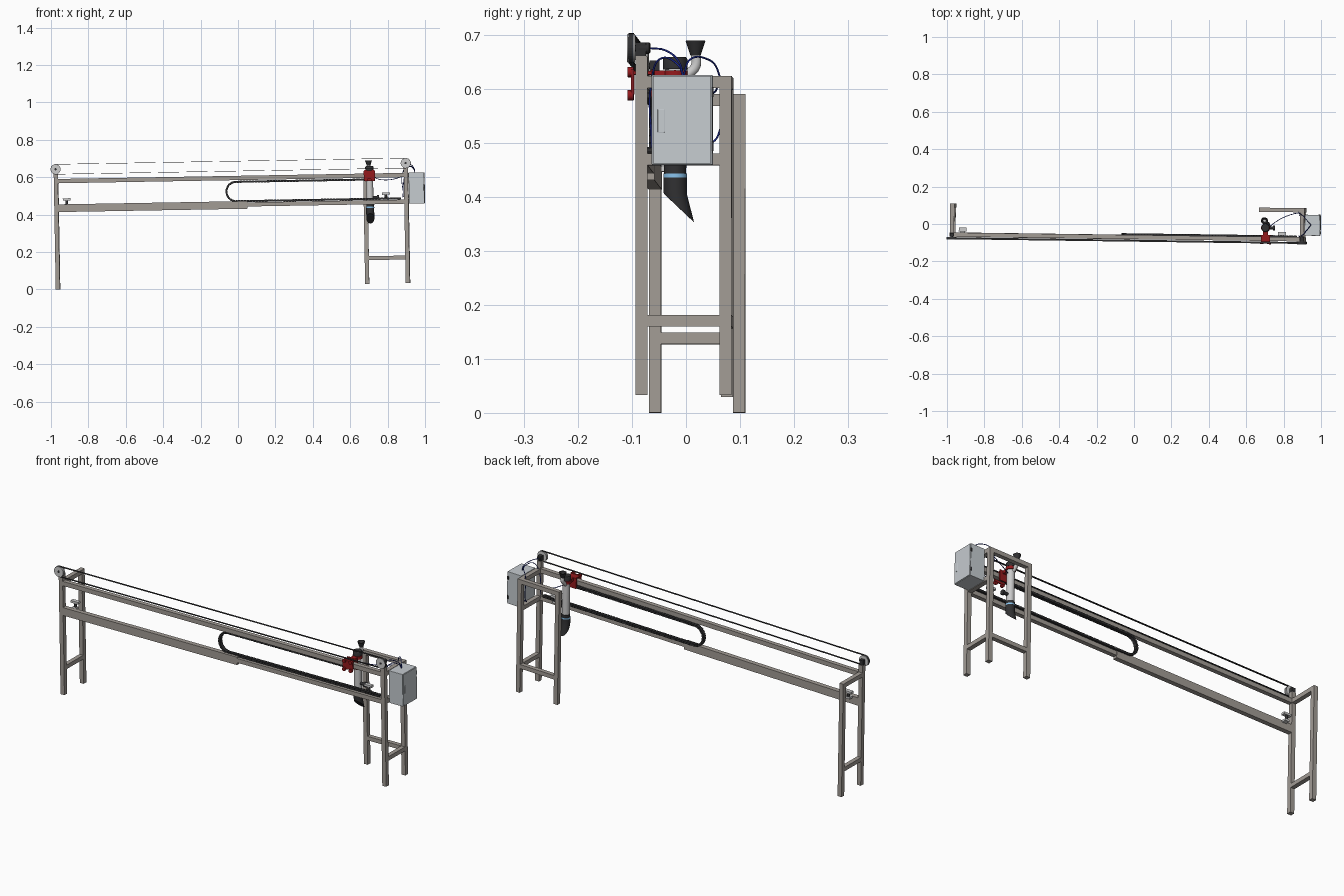
import bpy, bmesh, math
from mathutils import Matrix, Vector

if "Cube" in bpy.data.objects:
    bpy.data.objects.remove(bpy.data.objects["Cube"])

# The whole machine stands slightly sloped and turned
M = (Matrix.Translation((0, 0, 0.0171)) @ Matrix.Rotation(-0.0135, 4, 'Z')
     @ Matrix.Rotation(-0.0176, 4, 'Y'))


def mat(name, r, g, b):
    m = bpy.data.materials.new(name)
    m.diffuse_color = (r, g, b, 1)
    m.use_nodes = True
    m.node_tree.nodes["Principled BSDF"].inputs["Base Color"].default_value = m.diffuse_color
    return m


FRAME = mat("frame_paint", 0.36, 0.33, 0.30)
DARK = mat("dark_plastic", 0.03, 0.03, 0.032)
RED = mat("red_paint", 0.30, 0.01, 0.012)
CASE = mat("cabinet_paint", 0.56, 0.60, 0.63)
PIPE = mat("pale_plastic", 0.65, 0.65, 0.65)
BLUE = mat("blue_cable", 0.01, 0.02, 0.25)
RING = mat("light_blue", 0.25, 0.55, 0.85)


def finish(name, bm, m, smooth=False):
    bmesh.ops.recalc_face_normals(bm, faces=bm.faces)
    me = bpy.data.meshes.new(name)
    bm.to_mesh(me)
    bm.free()
    ob = bpy.data.objects.new(name, me)
    bpy.context.collection.objects.link(ob)
    ob.matrix_world = M
    me.materials.append(m)
    if smooth:
        bpy.context.view_layer.objects.active = ob
        ob.select_set(True)
        bpy.ops.object.shade_smooth_by_angle(angle=math.radians(35))
        ob.select_set(False)
    return ob


def add_box(bm, x0, x1, y0, y1, z0, z1, pre=Matrix()):
    t = Matrix.Translation(((x0 + x1) / 2, (y0 + y1) / 2, (z0 + z1) / 2))
    bmesh.ops.create_cube(bm, size=1, matrix=pre @ t @ Matrix.Diagonal((x1 - x0, y1 - y0, z1 - z0, 1)))


def box(name, x, y, z, m=FRAME, bevel=0):
    bm = bmesh.new()
    add_box(bm, *x, *y, *z)
    if bevel:
        bmesh.ops.bevel(bm, geom=bm.edges[:], offset=bevel, segments=2, affect='EDGES', profile=0.5)
    return finish(name, bm, m)


def lathe(name, profile, at, m, axis='Z', n=32):
    """Capped solid from (radius, height) pairs, turned about an axis through a point."""
    turn = {'Z': Matrix(), 'Y': Matrix.Rotation(-math.pi / 2, 4, 'X'),
            'X': Matrix.Rotation(math.pi / 2, 4, 'Y')}[axis]
    pre = Matrix.Translation(at) @ turn
    bm = bmesh.new()
    rings = [[bm.verts.new(pre @ Vector((r * math.cos(2 * math.pi * i / n), r * math.sin(2 * math.pi * i / n), h)))
              for i in range(n)] for r, h in profile]
    loft(bm, rings)
    return finish(name, bm, m, True)


def loft(bm, rings):
    n = len(rings[0])
    for a, b in zip(rings, rings[1:]):
        for i in range(n):
            bm.faces.new((a[i], a[(i + 1) % n], b[(i + 1) % n], b[i]))
    bm.faces.new(rings[0])
    bm.faces.new(rings[-1])


def cable(name, pts, r, m):
    cu = bpy.data.curves.new(name, 'CURVE')
    cu.dimensions = '3D'
    cu.bevel_depth, cu.bevel_resolution, cu.resolution_u = r, 3, 8
    cu.use_fill_caps = True
    sp = cu.splines.new('BEZIER')
    sp.bezier_points.add(len(pts) - 1)
    for p, co in zip(sp.bezier_points, pts):
        p.co = co
        p.handle_left_type = p.handle_right_type = 'AUTO'
    ob = bpy.data.objects.new(name, cu)
    bpy.context.collection.objects.link(ob)
    ob.matrix_world = M
    cu.materials.append(m)


# Frame: legs, cross bars and long rails
H = 0.0112
XL, XI, XR = -0.9625, 0.69, 0.909
YF, YB = -0.07, 0.0855
FY = (YF - H, YF + H)
BY = (YB - H, YB + H)
MID = (YF + H, YB - H)
for side, x in (("left", XL), ("right", XR)):
    X = (x - H, x + H)
    box(side + "_front_leg", X, FY, (0, 0.627))
    box(side + "_rear_leg", X, BY, (0, 0.59))
    box(side + "_low_crossbar", X, MID, (0.127, 0.148))
    box(side + "_top_crossbar", X, MID, (0.568, 0.59))
box("right_middle_crossbar", (XR - H, XR + H), MID, (0.425, 0.447))
box("inner_rear_leg", (XI - H, XI + H), BY, (0, 0.59))
for nm, z in (("low", (0.127, 0.148)), ("top", (0.568, 0.59))):
    box("rear_" + nm + "_side_bar", (XI + H, XR - H), BY, z)
box("upper_rail", (XL + H, XR - H), FY, (0.567, 0.59))
box("lower_rail", (XL + H, XR - H), FY, (0.425, 0.447))
box("lower_rail_sleeve", (XL + H, 0.06), (FY[0] - 0.001, FY[1] + 0.001), (0.413, 0.454))

# Pulleys, motor and belt
PZ, PR, PY = 0.642, 0.0265, -0.0965
for side, x in (("left", XL), ("right", XR)):
    lathe(side + "_pulley", [(PR, 0), (PR, 0.003), (PR - 0.003, 0.004), (PR - 0.003, 0.011), (PR, 0.012), (PR, 0.0145)],
          (x, PY, PZ), PIPE, 'Y', 40)
    lathe(side + "_pulley_hub", [(0.006, -0.0005), (0.006, 0.024)], (x, PY, PZ), DARK, 'Y')
    box(side + "_bearing_block", (x - 0.010, x + 0.010), (-0.081, -0.062), (0.627, 0.652), DARK)
lathe("drive_motor", [(0.0105, 0), (0.0105, 0.02), (0.008, 0.022)], (XR, -0.076, PZ), DARK, 'Y')
bm = bmesh.new()
loop = []
for cx, a0 in ((XR, -90), (XL, 90)):
    for k in range(17):
        a = math.radians(a0 + k * 180 / 16)
        loop.append((cx, math.cos(a), math.sin(a)))
rows = [[bm.verts.new((cx + r * c, y, PZ + r * s)) for cx, c, s in loop]
        for r, y in ((0.0255, -0.0945), (0.0275, -0.0945), (0.0275, -0.0845), (0.0255, -0.0845))]
for a, b in zip(rows, rows[1:] + rows[:1]):
    for i in range(len(loop)):
        j = (i + 1) % len(loop)
        bm.faces.new((a[i], a[j], b[j], b[i]))
finish("drive_belt", bm, DARK)

# Cable chain: upper run, half-circle bend, lower run
bm = bmesh.new()
ZT, ZB, XE = 0.558, 0.454, 0.88
R = (ZT - ZB) / 2
top_len, bend = 0.70, math.pi * R
total = top_len + bend + XE
n = 110
for i in range(n):
    s = (i + 0.5) * total / n
    if s < top_len:
        x, z, a = top_len - s, ZT, 0
    elif s < top_len + bend:
        t = (s - top_len) / R
        x, z, a = -R * math.sin(t), ZB + R + R * math.cos(t), -t
    else:
        x, z, a = s - top_len - bend, ZB, 0
    pre = Matrix.Translation((x, -0.0595, z)) @ Matrix.Rotation(a, 4, 'Y')
    add_box(bm, -0.0065, 0.0065, -0.0095, 0.0095, -0.0055, 0.0055, pre)
    add_box(bm, -0.0095, 0.0095, -0.007, 0.007, -0.004, 0.004, pre)
finish("cable_chain", bm, DARK)

# End stops on the lower rail
for side, x, z in (("left", -0.907, 0.455), ("right", 0.80, 0.455)):
    box(side + "_stop_arm", (x - 0.012, x + 0.012), (-0.06, -0.035), (z - 0.01, z), PIPE)
    lathe(side + "_stop_post", [(0.007, 0), (0.007, 0.02)], (x, -0.042, z), DARK)
    box(side + "_stop_plate", (x - 0.021, x + 0.021), (-0.052, -0.032), (z + 0.02, z + 0.031), PIPE)

# Carriage riding on the upper rail
CX, TY = 0.714, -0.0105
box("carriage_front_plate", (CX - 0.03, CX + 0.03), (-0.092, -0.086), (0.56, 0.605), RED)
box("carriage_rear_plate", (CX - 0.03, CX + 0.03), (-0.055, -0.049), (0.55, 0.605), RED)
box("carriage_top_plate", (CX - 0.024, CX + 0.024), (-0.09, -0.05), (0.596, 0.603), RED)
box("carriage_arm", (CX - 0.014, CX + 0.014), (-0.05, -0.025), (0.588, 0.604), RED)
for dx in (-0.019, 0.019):
    for z in (0.558, 0.601):
        lathe("carriage_roller", [(0.0095, 0), (0.0095, 0.011)], (CX + dx, -0.0985, z), RED, 'Y', 20)
lathe("tube_clamp", [(0.0235, 0), (0.0235, 0.014)], (CX, TY, 0.590), RED)

# Vertical tube with cap, coloured ring and slanted spout
lathe("tube", [(0.0185, 0.395), (0.0185, 0.615)], (CX, TY, 0), PIPE)
lathe("tube_cap", [(0.0225, 0.606), (0.0225, 0.625), (0.020, 0.629)], (CX, TY, 0), DARK)
lathe("tube_collar", [(0.0205, 0.413), (0.0205, 0.428)], (CX, TY, 0), DARK)
lathe("tube_ring", [(0.022, 0.406), (0.022, 0.413)], (CX, TY, 0), RING)
bm = bmesh.new()
rings = []
for y0, ry, z0, dz in ((TY, 0.0215, 0.406, 0), (TY, 0.0215, 0.378, -0.002), (-0.0035, 0.028, 0.3495, -0.0265)):
    rings.append([bm.verts.new((CX + 0.0215 * math.cos(a), y0 + ry * math.sin(a), z0 + dz * math.sin(a)))
                  for a in (2 * math.pi * i / 32 for i in range(32))])
loft(bm, rings)
finish("spout", bm, DARK, True)
lathe("side_valve", [(0.008, 0), (0.008, 0.026), (0.013, 0.026), (0.013, 0.036)], (CX + 0.012, TY, 0.462), DARK, 'X', 20)

# Filling funnel and its bent pipe
FX, FYY = 0.709, 0.027
cable("funnel_pipe", [(FX, FYY, 0.637), (FX, FYY, 0.612), (FX, 0.012, 0.596), (FX + 0.003, TY, 0.575)], 0.0095, PIPE)
lathe("funnel", [(0.0095, 0.632), (0.0185, 0.659), (0.0165, 0.659), (0.007, 0.636)], (FX, FYY, 0), DARK)

# Control cabinet with door, handle and hinges
box("control_cabinet", (XR + H + 0.003, 1.003), (-0.05, 0.062), (0.4245, 0.591), CASE, 0.001)
box("cabinet_door", (1.003, 1.0065), (-0.048, 0.060), (0.4265, 0.589), CASE, 0.001)
box("cabinet_handle", (1.0055, 1.0085), (-0.039, -0.026), (0.484, 0.528), CASE, 0.0014)
for z in (0.45, 0.55):
    box("cabinet_hinge", (0.996, 1.004), (0.061, 0.064), (z, z + 0.018), DARK)

# Cables between motor, cabinet and tube
hub = (0.957, 0.008, 0.588)
cable("motor_cable", [(XR, -0.055, PZ), (0.93, -0.025, 0.637), (0.952, 0, 0.615), hub], 0.0018, BLUE)
cable("chain_cable", [(0.89, -0.052, 0.458), (0.905, -0.051, 0.585), (0.925, -0.035, 0.622), (0.95, -0.002, 0.61), hub], 0.0018, BLUE)
cable("rear_cable", [hub, (0.945, 0.02, 0.62), (0.92, 0.05, 0.622), (0.893, 0.071, 0.60), (0.892, 0.071, 0.48),
                     (0.895, 0.055, 0.463), (0.925, 0.05, 0.462)], 0.0018, BLUE)
cable("tube_cable", [(CX + 0.015, TY, 0.572), (0.78, 0.03, 0.555), (0.86, 0.065, 0.562), (0.893, 0.071, 0.575)], 0.0018, BLUE)
